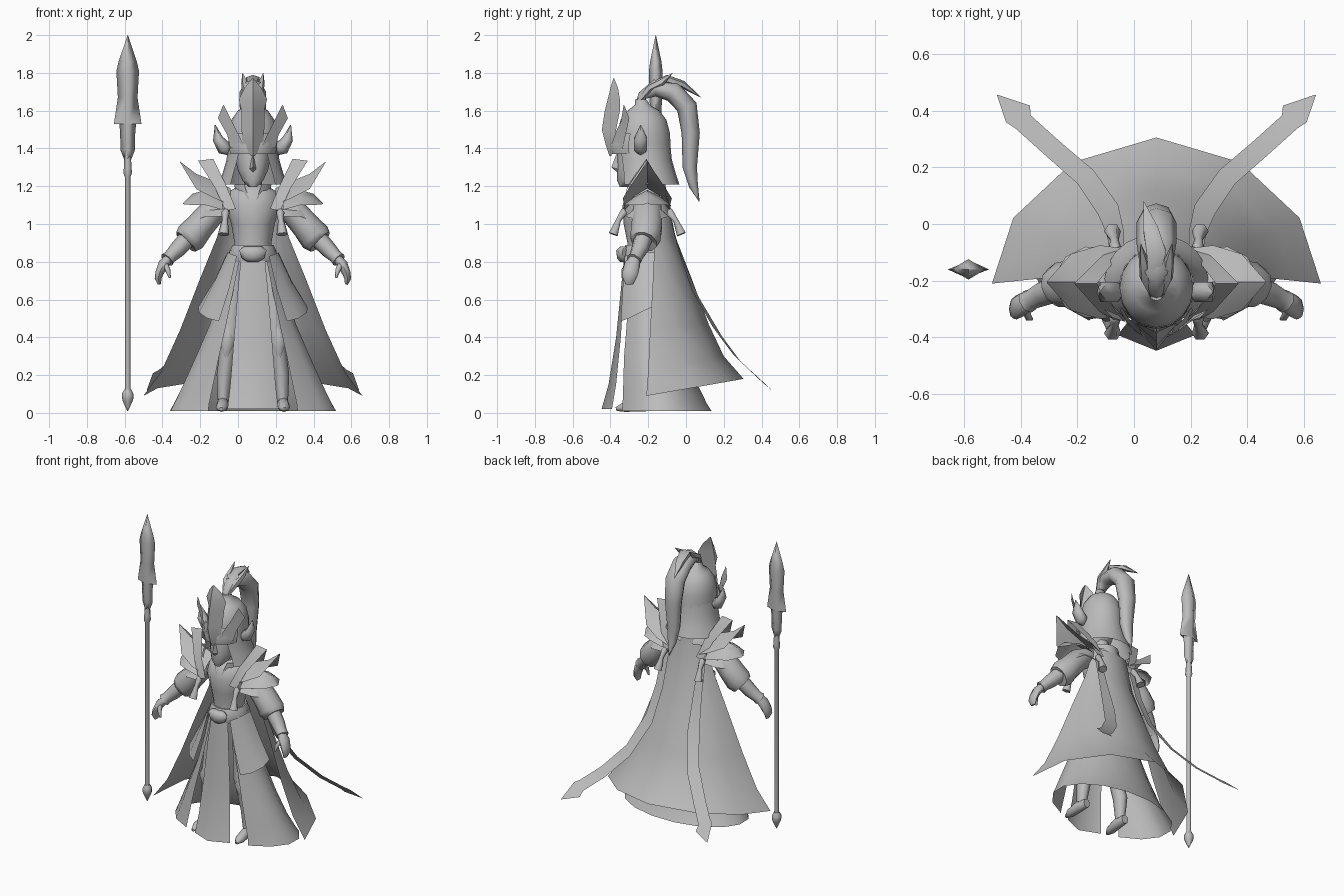
import bpy, bmesh, math
from mathutils import Vector

CX = 0.079  # figure stands slightly right of the spear
grey = bpy.data.materials.new("plain_grey")
grey.diffuse_color = (0.5, 0.5, 0.5, 1)


def build(name, verts, faces, mirror=False, cx=CX, angle=40):
    """Make one mesh object, optionally with its mirror image in x."""
    verts = [Vector(v) for v in verts]
    n = len(verts)
    if mirror:
        verts += [Vector((-v.x, v.y, v.z)) for v in verts]
        faces = faces + [[i + n for i in reversed(f)] for f in faces]
    me = bpy.data.meshes.new(name)
    me.from_pydata([(v.x + cx, v.y, v.z) for v in verts], [], faces)
    bm = bmesh.new()
    bm.from_mesh(me)
    bmesh.ops.remove_doubles(bm, verts=bm.verts, dist=0.0005)
    bmesh.ops.recalc_face_normals(bm, faces=bm.faces)
    bm.to_mesh(me)
    bm.free()
    me.materials.append(grey)
    ob = bpy.data.objects.new(name, me)
    bpy.context.collection.objects.link(ob)
    bpy.ops.object.select_all(action='DESELECT')
    ob.select_set(True)
    bpy.context.view_layer.objects.active = ob
    bpy.ops.object.shade_smooth_by_angle(angle=math.radians(angle))
    return ob


def loft(name, rows, closed=False, caps=False, **kw):
    """Skin rows of equally many points."""
    m = len(rows[0])
    faces = []
    for r in range(len(rows) - 1):
        for i in range(m if closed else m - 1):
            j = (i + 1) % m
            faces.append([r * m + i, r * m + j, (r + 1) * m + j, (r + 1) * m + i])
    if caps:
        faces += [list(range(m)), list(range((len(rows) - 1) * m, len(rows) * m))]
    return build(name, [p for row in rows for p in row], faces, **kw)


def stack(name, rings, n=12, **kw):
    """Closed horizontal ellipses: (z, centre y, rx, ry)."""
    turn = [2 * math.pi * i / n for i in range(n)]
    return loft(name, [[(rx * math.sin(a), cy - ry * math.cos(a), z) for a in turn]
                       for z, cy, rx, ry in rings], closed=True, caps=True, **kw)


def wrap(name, rings, n=14, **kw):
    """Open cloth arcs: (z, centre y, rx, ry, start, end) in degrees from the front."""
    rows = []
    for z, cy, rx, ry, a0, a1 in rings:
        arc = [math.radians(a0 + (a1 - a0) * i / n) for i in range(n + 1)]
        rows.append([(rx * math.sin(a), cy - ry * math.cos(a), z) for a in arc])
    return loft(name, rows, **kw)


def tube(name, path, n=8, ref=(0, 1, 0), angle=65, **kw):
    """Tapered tube: (x, y, z, radius across, radius along ref)."""
    pts = [Vector(p[:3]) for p in path]
    rows = []
    for i, p in enumerate(path):
        t = (pts[min(i + 1, len(pts) - 1)] - pts[max(i - 1, 0)]).normalized()
        u = t.cross(Vector(ref)).normalized()
        v = u.cross(t)
        rows.append([pts[i] + u * p[3] * math.cos(a) + v * p[4] * math.sin(a)
                     for a in (2 * math.pi * k / n for k in range(n))])
    return loft(name, rows, closed=True, caps=True, angle=angle, **kw)


# Spear: round shaft, diamond blade, pointed butt
SX, SY = -0.584, -0.16
stack("spear_shaft", [(0.1, SY, .015, .015), (1.25, SY, .015, .015), (1.27, SY, .023, .023),
                      (1.3, SY, .02, .02), (1.4, SY, .016, .016)], n=8, cx=SX, angle=60)
stack("spear_butt", [(0.01, SY, .002, .002), (.06, SY, .025, .025), (.08, SY, .031, .031),
                     (.1, SY, .031, .031), (.125, SY, .018, .018)], n=8, cx=SX, angle=60)
stack("spear_blade", [(1.34, SY, .018, .018), (1.39, SY, .038, .02), (1.48, SY, .04, .024),
                      (1.54, SY, .045, .026), (1.53, SY, .073, .028), (1.67, SY, .052, .033),
                      (1.81, SY, .06, .036), (1.86, SY, .048, .03), (2.0, SY, .001, .001)],
      n=4, cx=SX, angle=120)

# Cape: widening rows (side z, back z, half width, front y, back y)
cape = []
for zs, zb, w, yf, yb in [(1.15, 1.15, .13, -.14, -.1), (.93, .93, .19, -.165, -.055),
                          (.71, .71, .28, -.175, .03), (.44, .47, .385, -.19, .12),
                          (.22, .3, .485, -.2, .2), (.09, .18, .58, -.21, .305)]:
    half = [(w * fx, yf + (yb - yf) * fy, zs + (zb - zs) * fy)
            for fx, fy in [(1, 0), (.87, .45), (.51, .83)]]
    cape.append(half + [(0, yb, zb)] + [(-x, y, z) for x, y, z in reversed(half)])
loft("cape", cape)

# Two long streamers with arrow ends, turned to hang edge-on from the side
ribbon = [(.14, -.09, 1.05, .025, 0), (.145, -.03, .84, .03, .2), (.17, .05, .63, .035, .5),
          (.25, .166, .43, .028, .85), (.37, .27, .29, .027, .85), (.47, .36, .205, .027, .85),
          (.488, .388, .18, .042, .7), (.561, .455, .12, .001, .8)]
loft("streamers", [[(x - w, y + k * w, z - k * w), (x + w, y - k * w, z + k * w)]
                   for x, y, z, w, k in ribbon], mirror=True)

# Skirt, open at the front, with hip plates and a central panel
wrap("skirt", [(.86, -.2, .125, .115, 30, 330), (.65, -.19, .175, .145, 36, 324),
               (.47, -.18, .23, .17, 38, 322), (.3, -.17, .305, .195, 36, 324),
               (.14, -.15, .38, .22, 34, 326), (.05, -.13, .425, .245, 33, 327),
               (.01, -.12, .447, .26, 32, 328)], n=13, angle=50)
loft("hip_plates", [[(.085, -.325, .83), (.115, -.28, .84), (.133, -.225, .85), (.135, -.17, .85)],
                    [(.125, -.335, .66), (.175, -.295, .67), (.205, -.235, .69), (.205, -.17, .7)],
                    [(.18, -.345, .485), (.24, -.305, .5), (.285, -.245, .53), (.29, -.18, .56)]],
     mirror=True)
loft("front_panel", [[(-w, y + d, z), (0, y, z), (w, y + d, z)] for z, y, w, d in
                     [(.85, -.325, .06, .015), (.65, -.345, .08, .015), (.4, -.37, .1, .025),
                      (.15, -.41, .12, .04), (.02, -.447, .135, .055)]])

# Legs, knee guards and shoes
tube("legs", [(.09, -.2, .8, .06, .06), (.12, -.24, .42, .055, .06), (.135, -.24, .32, .042, .05),
              (.15, -.22, .2, .042, .05), (.158, -.23, .06, .028, .035)], mirror=True)
tube("knee_guards", [(.13, -.28, .46, .01, .01), (.135, -.285, .38, .04, .03),
                     (.14, -.27, .28, .01, .01)], n=6, mirror=True)
tube("shoes", [(.157, -.18, .04, .025, .03), (.16, -.25, .045, .032, .038),
               (.165, -.33, .03, .032, .025), (.168, -.37, .02, .01, .01)], ref=(0, 0, 1), mirror=True)

# Torso, belt and neck
stack("torso", [(.8, -.21, .115, .11), (.9, -.21, .098, .1), (1.0, -.215, .115, .115),
                (1.1, -.215, .145, .12), (1.17, -.21, .13, .1), (1.21, -.21, .06, .06)], angle=60)
stack("belt", [(.8, -.205, .128, .125), (.82, -.205, .135, .132), (.87, -.205, .118, .125),
               (.89, -.205, .108, .115)])
stack("belt_buckle", [(.8, -.33, .03, .02), (.82, -.335, .06, .03), (.86, -.335, .072, .035),
                      (.88, -.33, .05, .02)], n=8, angle=60)
stack("neck", [(1.17, -.22, .05, .05), (1.28, -.23, .045, .05)], n=8, angle=60)
wrap("collar", [(1.13, -.21, .09, .115, 12, 348), (1.21, -.21, .1, .1, 28, 332)], n=12)

# Head with nose
stack("face", [(1.195, -.33, .02, .02), (1.23, -.305, .055, .06), (1.29, -.27, .082, .095),
               (1.36, -.25, .095, .115), (1.45, -.24, .1, .11)], n=12, angle=60)
build("nose", [(0, -.365, 1.38), (-.02, -.355, 1.29), (.02, -.355, 1.29), (0, -.395, 1.3), (0, -.36, 1.27)],
      [[0, 1, 3], [0, 3, 2], [1, 4, 3], [2, 3, 4]])

# Helmet dome, neck guard and brow
stack("helmet_dome", [(1.39, -.225, .13, .145), (1.48, -.225, .13, .14), (1.55, -.225, .115, .122),
                      (1.6, -.225, .08, .085), (1.63, -.23, .035, .04), (1.66, -.24, .028, .03)],
      n=16, angle=60)
wrap("neck_guard", [(1.42, -.225, .131, .142, 30, 330), (1.34, -.22, .14, .145, 36, 324),
                    (1.27, -.21, .16, .155, 40, 320), (1.21, -.2, .183, .165, 40, 320)], n=16)
wrap("brow_band", [(1.37, -.23, .133, .165, -65, 65), (1.42, -.23, .142, .175, -65, 65),
                   (1.48, -.23, .135, .15, -65, 65)], n=8)

# Tall crest plate on the forehead, side fins and ear spikes
loft("forehead_crest", [[(-w, y + d, z), (0, y, z), (w, y + d, z)] for z, y, w, d in
                        [(1.36, -.405, .01, .01), (1.42, -.425, .055, .04), (1.5, -.445, .06, .075),
                         (1.6, -.43, .06, .08), (1.66, -.415, .075, .065), (1.72, -.4, .045, .04),
                         (1.77, -.385, .004, .005)]], angle=35)
loft("helmet_fins", [[(.05, -.395, 1.42), (.12, -.335, 1.4)], [(.085, -.37, 1.49), (.135, -.32, 1.47)],
                     [(.11, -.345, 1.54), (.185, -.3, 1.56)], [(.155, -.33, 1.63), (.16, -.325, 1.625)]],
     mirror=True)
tube("ear_spikes", [(.12, -.24, 1.37, .01, .01), (.15, -.24, 1.4, .04, .04),
                    (.185, -.24, 1.45, .028, .04), (.2, -.24, 1.525, .002, .002)], n=6, mirror=True)

# Plume and its loose tufts
SIDE = (1, 0, 0)
tube("plume", [(0, -.245, 1.63, .025, .03), (0, -.23, 1.68, .025, .03), (0, -.165, 1.72, .045, .055),
               (0, -.07, 1.7, .055, .07), (0, .005, 1.62, .055, .07), (0, .025, 1.48, .048, .06),
               (0, .02, 1.3, .038, .045), (0, .04, 1.2, .024, .03), (0, .07, 1.12, .002, .002)], ref=SIDE)
tube("plume_tufts", [(.01, -.25, 1.65, .015, .015), (.04, -.19, 1.72, .02, .02),
                     (.045, -.13, 1.75, .02, .018), (.055, -.07, 1.8, .001, .001)], n=5, ref=SIDE, mirror=True)
tube("plume_top_lock", [(-.01, -.19, 1.73, .015, .02), (0, -.1, 1.765, .025, .04),
                        (-.02, -.02, 1.74, .02, .03), (-.045, .08, 1.67, .001, .001)], n=6, ref=SIDE)

# Layered shoulder plates: ridge points (x, z, half depth, drop)
LAYERS = [("upper", [(.12, 1.19, .12, .09), (.2, 1.225, .13, .09), (.3, 1.265, .1, .08), (.385, 1.33, .004, .004)]),
          ("middle", [(.16, 1.165, .12, .09), (.25, 1.18, .125, .08), (.32, 1.16, .09, .06), (.37, 1.11, .006, .005)]),
          ("lower", [(.15, 1.13, .11, .09), (.25, 1.12, .115, .08), (.305, 1.06, .05, .04)])]
for label, ridge in LAYERS:
    loft(label + "_shoulder_plates",
         [[(x, -.205 - d, z - h), (x, -.205 - d * .55, z - h * .45), (x, -.205, z),
           (x, -.205 + d * .55, z - h * .45), (x, -.205 + d, z - h)] for x, z, d, h in ridge],
         mirror=True, angle=50)

# Upright chevron bands standing beside the neck
loft("shoulder_bands", [[(a, y, z), (b, y, z - .01)] for a, b, y, z in
                        [(.09, .145, -.34, 1.08), (.14, .2, -.31, 1.2), (.21, .29, -.21, 1.345),
                         (.14, .2, -.12, 1.2), (.1, .15, -.08, 1.08)]], mirror=True, angle=25)

# Tassels in front and behind
for label, y0, y1 in (("front", -.33, -.385), ("back", -.085, -.025)):
    tube(label + "_tassels", [(.14, y0, 1.08, .01, .01), (.145, y0, 1.06, .022, .022),
                              (.148, (y0 + y1) / 2, 1.02, .015, .015), (.155, y1, .945, .03, .028)],
         n=6, mirror=True)

# Arms: puffed sleeves, forearms with cuffs, hands and thumbs
tube("sleeves", [(.13, -.205, 1.12, .06, .07), (.21, -.205, 1.07, .072, .08), (.28, -.207, .99, .076, .085),
                 (.33, -.215, .93, .085, .083), (.355, -.222, .905, .072, .07), (.35, -.222, .91, .04, .04)],
     n=10, mirror=True)
tube("forearms", [(.33, -.22, .94, .05, .05), (.4, -.245, .865, .044, .045), (.44, -.265, .825, .035, .037),
                  (.455, -.275, .81, .04, .042)], mirror=True)
tube("hands", [(.44, -.27, .825, .025, .03), (.475, -.285, .785, .028, .042), (.495, -.295, .74, .022, .042),
               (.502, -.3, .71, .018, .035), (.495, -.3, .68, .008, .02)], mirror=True)
tube("thumbs", [(.465, -.3, .79, .015, .015), (.45, -.33, .755, .014, .014), (.44, -.335, .715, .006, .006)],
     n=6, mirror=True)
